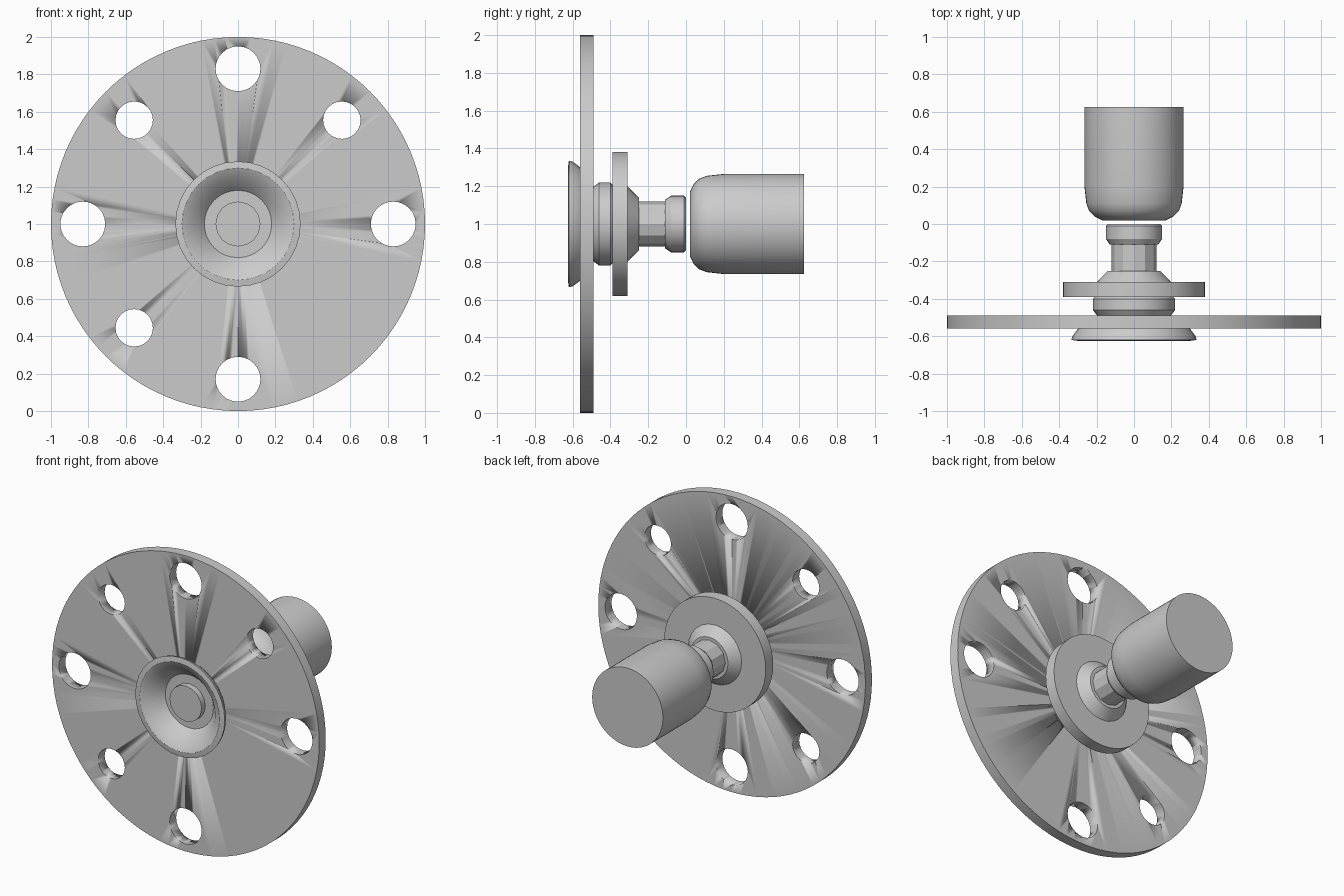
import bpy, bmesh, math
from mathutils import Matrix

cube = bpy.data.objects.get("Cube")
if cube:
    bpy.data.objects.remove(cube, do_unlink=True)

grey = bpy.data.materials.new("plain_grey")
grey.use_nodes = True
tone = (0.6, 0.6, 0.6, 1)
grey.diffuse_color = tone
grey.node_tree.nodes["Principled BSDF"].inputs["Base Color"].default_value = tone


def finish(name, bm, angle=30):
    bmesh.ops.recalc_face_normals(bm, faces=bm.faces)
    mesh = bpy.data.meshes.new(name)
    bm.to_mesh(mesh)
    bm.free()
    mesh.materials.append(grey)
    ob = bpy.data.objects.new(name, mesh)
    bpy.context.collection.objects.link(ob)
    bpy.ops.object.select_all(action="DESELECT")
    bpy.context.view_layer.objects.active = ob
    ob.select_set(True)
    bpy.ops.object.shade_smooth_by_angle(angle=math.radians(angle))
    return ob


def lathe(name, profile, sides, angle=30):
    """Turn (radius, y) points around the horizontal axle at z = 1."""
    bm = bmesh.new()
    verts = [bm.verts.new((r, y, 1)) for r, y in profile]
    edges = [bm.edges.new(pair) for pair in zip(verts, verts[1:])]
    bmesh.ops.spin(bm, geom=verts + edges, cent=(0, 0, 1), axis=(0, 1, 0),
                   angle=math.tau, steps=sides)
    bmesh.ops.remove_doubles(bm, verts=bm.verts, dist=0.0005)
    return finish(name, bm, angle)


# Wheel disc, drilled with seven holes; the eighth position stays solid
disc = lathe("wheel_disc", [(0, -0.56), (1, -0.56), (1, -0.49), (0, -0.49)], 96)
drills = bmesh.new()
for i in range(8):
    if i == 7:
        continue
    a = i * math.pi / 4
    reach, size = (0.83, 0.12) if i % 2 == 0 else (0.785, 0.1)
    place = (Matrix.Translation((reach * math.cos(a), -0.525, 1 + reach * math.sin(a)))
             @ Matrix.Rotation(math.pi / 2, 4, "X"))
    bmesh.ops.create_cone(drills, cap_ends=True, segments=24, radius1=size,
                          radius2=size, depth=0.3, matrix=place)
# Bore for the hub cup
bmesh.ops.create_cone(drills, cap_ends=True, segments=32, radius1=0.22, radius2=0.22,
                      depth=0.3, matrix=Matrix.Translation((0, -0.525, 1))
                      @ Matrix.Rotation(math.pi / 2, 4, "X"))
cutter = finish("hole_cutter", drills)
cutter.hide_render = True
cutter.hide_set(True)
cut = disc.modifiers.new("holes", "BOOLEAN")
cut.operation = "DIFFERENCE"
cut.object = cutter
cut.solver = "EXACT"
bpy.context.view_layer.objects.active = disc
bpy.ops.object.modifier_apply(modifier=cut.name)
bpy.data.objects.remove(cutter, do_unlink=True)

# Flared front cup with a recessed floor
lathe("front_cup", [(0.22, -0.55), (0.30, -0.56), (0.33, -0.6), (0.335, -0.62),
                    (0.30, -0.625), (0.25, -0.6), (0.18, -0.52), (0, -0.52)], 32)
# Axle end seen in the cup
lathe("axle_end", [(0.12, -0.51), (0.12, -0.56), (0, -0.56)], 16)
# Stepped hub behind the disc
lathe("rear_hub", [(0, -0.5), (0.19, -0.5), (0.22, -0.46), (0.22, -0.4), (0.2, -0.38),
                   (0.2, -0.31), (0.14, -0.25), (0, -0.25)], 24)
# Round mounting plate
lathe("mounting_plate", [(0, -0.39), (0.38, -0.39), (0.38, -0.31), (0, -0.31)], 48)
# Drive shaft and coupling
lathe("drive_shaft", [(0, -0.26), (0.12, -0.26), (0.12, -0.08), (0, -0.08)], 12, 20)
lathe("coupling", [(0, -0.11), (0.13, -0.11), (0.15, -0.08), (0.15, -0.01),
                   (0.14, 0), (0, 0)], 24)
# Motor body with rounded nose
lathe("motor_body", [(0, 0.02), (0.17, 0.02), (0.21, 0.04), (0.24, 0.07), (0.255, 0.11),
                     (0.265, 0.2), (0.265, 0.625), (0, 0.625)], 48, 35)
